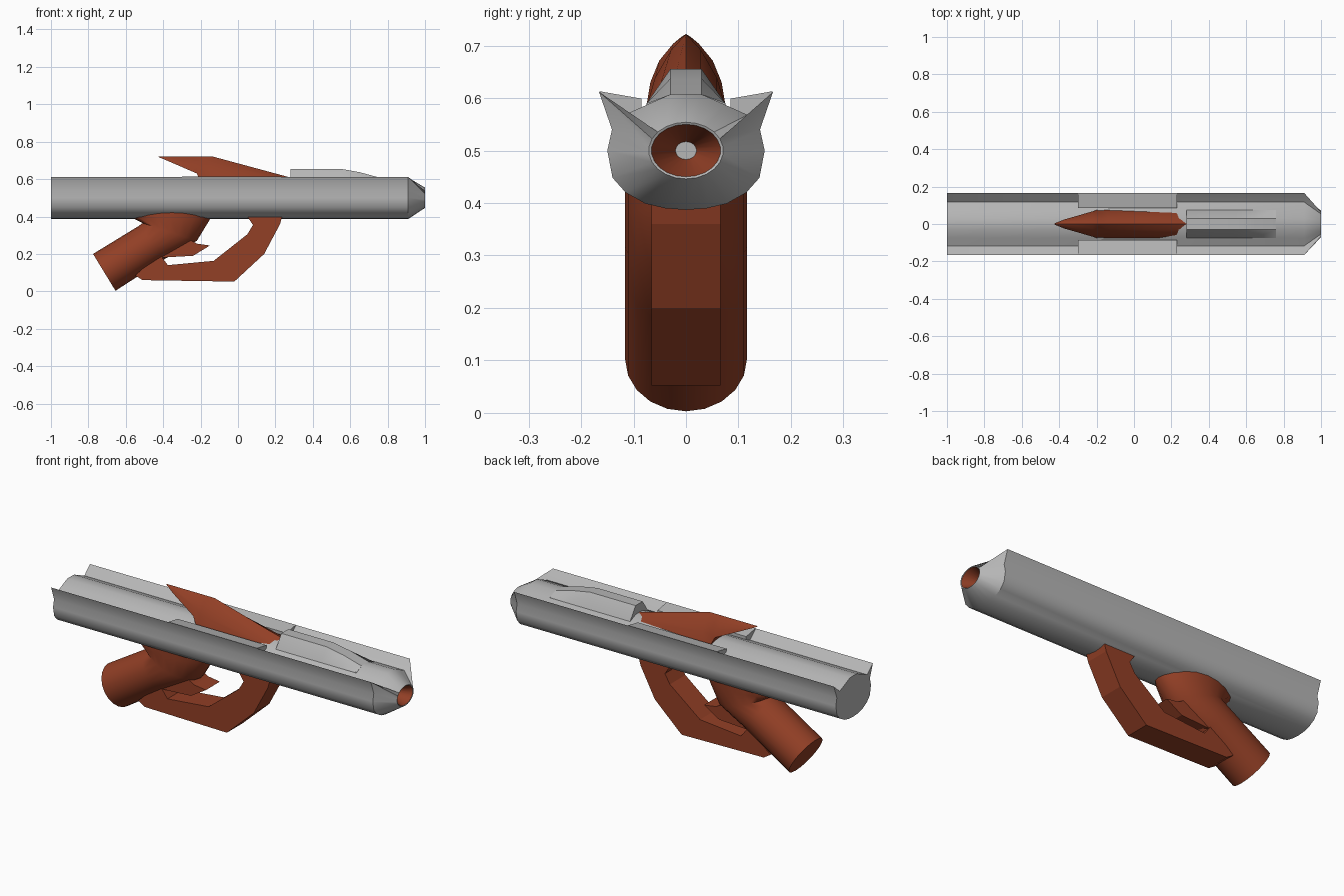
import bpy, bmesh, math
from mathutils import Vector

if "Cube" in bpy.data.objects:
    bpy.data.objects.remove(bpy.data.objects["Cube"], do_unlink=True)


def material(name, rgb):
    m = bpy.data.materials.new(name)
    m.use_nodes = True
    m.diffuse_color = (*rgb, 1)
    m.node_tree.nodes["Principled BSDF"].inputs["Base Color"].default_value = (*rgb, 1)
    return m


GREY = material("steel grey", (0.47, 0.47, 0.47))
RUST = material("rust orange", (0.29, 0.05, 0.019))


def loft(name, sections, mats, rule=None, smooth=35):
    """Skin a row of equal-length rings and cap both ends."""
    bm = bmesh.new()
    rings = [[bm.verts.new(p) for p in s] for s in sections]
    for i, (a, b) in enumerate(zip(rings, rings[1:])):
        for j in range(len(a)):
            k = (j + 1) % len(a)
            f = bm.faces.new((a[j], a[k], b[k], b[j]))
            f.material_index = rule(i) if rule else 0
    bm.faces.new(rings[0])
    bm.faces.new(rings[-1])
    bmesh.ops.recalc_face_normals(bm, faces=bm.faces)
    mesh = bpy.data.meshes.new(name)
    bm.to_mesh(mesh)
    bm.free()
    ob = bpy.data.objects.new(name, mesh)
    bpy.context.collection.objects.link(ob)
    for m in mats:
        mesh.materials.append(m)
    if smooth:
        bpy.ops.object.select_all(action='DESELECT')
        ob.select_set(True)
        bpy.context.view_layer.objects.active = ob
        bpy.ops.object.shade_smooth_by_angle(angle=math.radians(smooth))
    return ob


def prism_y(name, pts, half, mat):
    """Extrude an (x, z) outline across y."""
    return loft(name, [[(x, y, z) for x, z in pts] for y in (-half, half)], [mat], smooth=0)


def prism_x(name, pts, x0, x1, mat):
    """Extrude a (y, z) outline along x."""
    return loft(name, [[(x, y, z) for y, z in pts] for x in (x0, x1)], [mat], smooth=0)


# Barrel with two raised side ridges, tapered muzzle and flared bore
half = [(0.04, 0.39), (0.078, 0.399), (0.115, 0.42), (0.14, 0.448), (0.15, 0.5),
        (0.141, 0.54), (0.166, 0.612), (0.117, 0.568), (0.075, 0.587), (0.03, 0.607)]
profile = [(0, 0.387)] + half + [(0, 0.608)] + [(-y, z) for y, z in reversed(half)]
n = len(profile)


def ring(x, ry, rz):
    return [(x, ry * math.sin(2 * math.pi * i / n), 0.5 - rz * math.cos(2 * math.pi * i / n))
            for i in range(n)]


body = [[(x, y, z) for y, z in profile] for x in (-1, 0.91)]
body += [ring(1, 0.071, 0.054), ring(0.998, 0.066, 0.05), ring(0.9, 0.02, 0.017)]
loft("barrel", body, [GREY, RUST], rule=lambda i: 1 if i == 3 else 0)

# Flat ledges filling the ridge valleys
for side, label in ((1, "left"), (-1, "right")):
    ledge = [(0.165, 0.613), (0.085, 0.599), (0.085, 0.56), (0.13, 0.55)]
    prism_x(label + "_ledge", [(side * y, z) for y, z in ledge], -0.3, 0.23, GREY)

# Raised rail ahead of the fin
rail = []
for x, top in ((0.28, 0.655), (0.55, 0.655), (0.65, 0.637), (0.76, 0.607)):
    rail.append([(x, y, z) for y, z in ((-0.08, 0.575), (-0.075, 0.59), (-0.03, top),
                                        (0.03, top), (0.075, 0.59), (0.08, 0.575))])
loft("top_rail", rail, [GREY])

# Swept fin on top: x, half width, base height, crest height
fin = []
for x, w, base, top in ((-0.425, 0.003, 0.718, 0.722), (-0.37, 0.025, 0.695, 0.722),
                        (-0.22, 0.068, 0.63, 0.722), (-0.19, 0.078, 0.57, 0.722),
                        (-0.14, 0.079, 0.57, 0.722), (0.23, 0.079, 0.57, 0.622),
                        (0.285, 0.045, 0.57, 0.607)):
    h = top - base
    side = [(w, base), (w * 0.75, base + 0.45 * h), (w * 0.36, base + 0.8 * h)]
    outline = side + [(0, top)] + [(-y, z) for y, z in reversed(side)]
    fin.append([(x, y, z) for y, z in outline])
loft("top_fin", fin, [RUST], smooth=20)

# Round grip bending up into the barrel: upper and lower edge points
grip = []
for a, b in (((-0.775, 0.2), (-0.655, 0.003)), ((-0.53, 0.35), (-0.4, 0.168)),
             ((-0.51, 0.365), (-0.22, 0.27)), ((-0.57, 0.395), (-0.15, 0.385)),
             ((-0.56, 0.43), (-0.14, 0.43))):
    a, b = Vector((a[0], 0, a[1])), Vector((b[0], 0, b[1]))
    mid, arm = (a + b) / 2, (a - b) / 2
    angles = [2 * math.pi * i / 20 for i in range(20)]
    grip.append([mid + arm * math.cos(t) + Vector((0, 0.116 * math.sin(t), 0)) for t in angles])
loft("grip", grip, [RUST], smooth=40)

# Trigger spur
prism_y("trigger", [(-0.42, 0.18), (-0.24, 0.19), (-0.15, 0.245), (-0.22, 0.255), (-0.3, 0.3)],
        0.06, RUST)

# Angular guard from barrel to grip
prism_y("trigger_guard",
        [(0.24, 0.415), (0.225, 0.36), (0.14, 0.2), (-0.02, 0.052), (-0.51, 0.06), (-0.55, 0.085),
         (-0.42, 0.2), (-0.375, 0.14), (-0.13, 0.163), (0.05, 0.305), (0.08, 0.355), (0.04, 0.415)],
        0.066, RUST)
